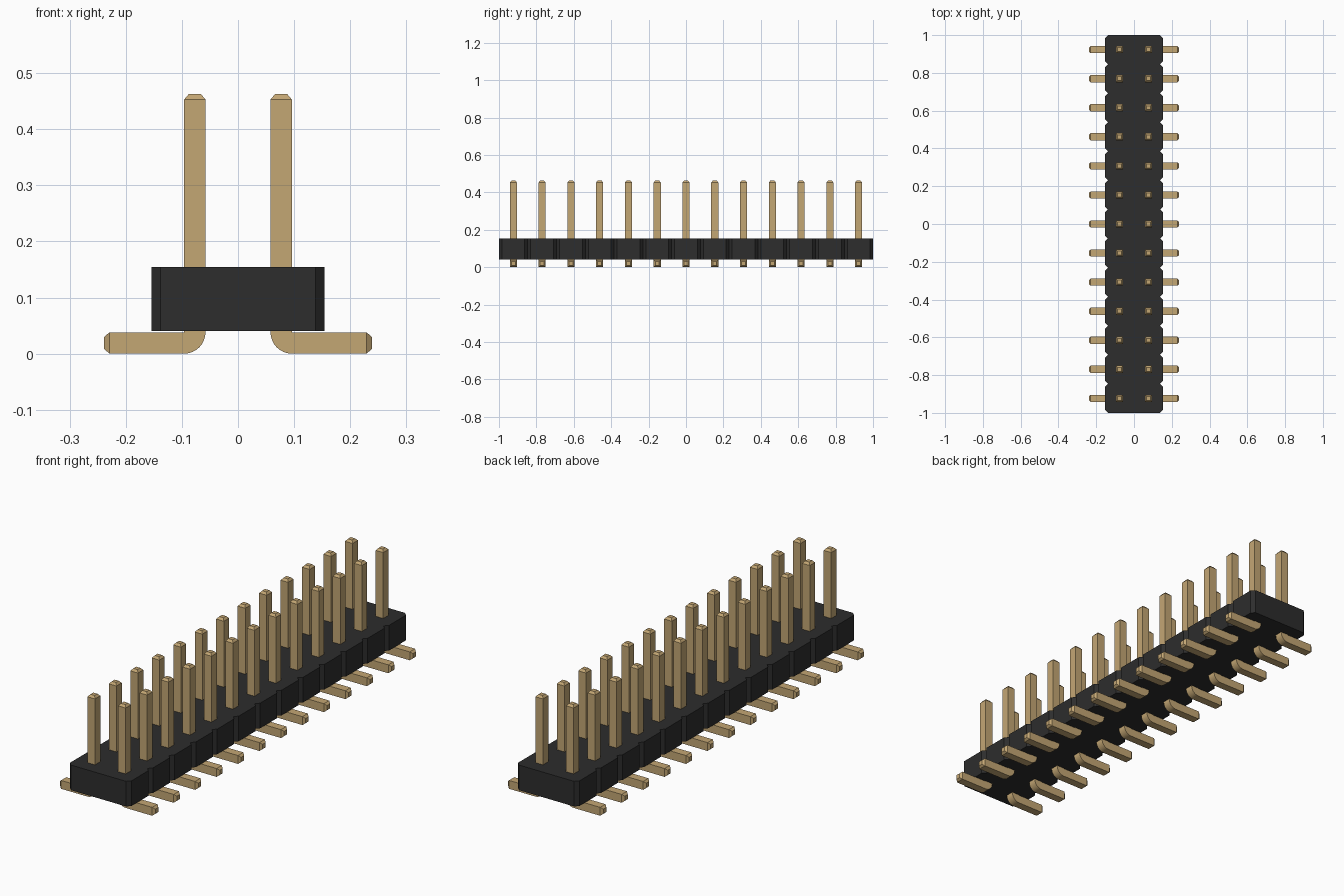
import bpy
import bmesh
from math import sin, cos, pi, radians
from mathutils import Vector

COUNT = 13
PITCH = 2 / COUNT
HALF = PITCH            # half width of the two-row housing
CHAMFER = 0.016
BASE, TOP = 0.04, 0.154
PIN = 0.038             # square pin thickness
ROW = PITCH / 2         # distance of each row from the middle
TIP = 0.01

if "Cube" in bpy.data.objects:
    bpy.data.objects.remove(bpy.data.objects["Cube"])


def make_material(name, rgb):
    mat = bpy.data.materials.new(name)
    mat.use_nodes = True
    mat.diffuse_color = (*rgb, 1)
    mat.node_tree.nodes["Principled BSDF"].inputs["Base Color"].default_value = (*rgb, 1)
    return mat


def make_object(name, bm, mat):
    bmesh.ops.recalc_face_normals(bm, faces=bm.faces[:])
    mesh = bpy.data.meshes.new(name)
    bm.to_mesh(mesh)
    bm.free()
    mesh.materials.append(mat)
    obj = bpy.data.objects.new(name, mesh)
    bpy.context.collection.objects.link(obj)
    return obj


def prism(bm, points, offset):
    """Extrude a closed outline by the offset vector."""
    face = bm.faces.new([bm.verts.new(p) for p in points])
    extruded = bmesh.ops.extrude_face_region(bm, geom=[face], use_keep_orig=True)
    moved = [v for v in extruded["geom"] if isinstance(v, bmesh.types.BMVert)]
    bmesh.ops.translate(bm, verts=moved, vec=offset)


def taper_end(bm, direction):
    """Push the farthest end face outwards and shrink it to a blunt tip."""
    direction = Vector(direction)
    face = max(bm.faces, key=lambda f: f.calc_center_median().dot(direction))
    tip = bmesh.ops.extrude_discrete_faces(bm, faces=[face])["faces"][0]
    centre = tip.calc_center_median()
    for v in tip.verts:
        v.co = centre + (v.co - centre) * 0.55 + direction * TIP


black = make_material("black plastic", (0.026, 0.026, 0.026))
gold = make_material("pale gold", (0.55, 0.385, 0.175))

# Housing: one outline with a V notch between neighbouring positions
side = []
for i in range(COUNT):
    y = -1 + i * PITCH
    side += [(HALF - CHAMFER, y), (HALF, y + CHAMFER), (HALF, y + PITCH - CHAMFER)]
side.append((HALF - CHAMFER, 1))
outline = side + [(-x, y) for x, y in reversed(side)]
bm = bmesh.new()
prism(bm, [(x, y, BASE) for x, y in outline], (0, 0, TOP - BASE))
make_object("housing", bm, black)

# Pin: upright post with a rounded heel and an outward foot
inner, outer = ROW - PIN / 2, ROW + PIN / 2
profile = [(inner, 0.453)]
for i in range(9):
    a = pi + i * pi / 16
    profile.append((outer + PIN * cos(a), PIN + PIN * sin(a)))
profile += [(0.229, 0), (0.229, PIN), (outer, PIN), (outer, 0.453)]
bm = bmesh.new()
prism(bm, [(x, -PIN / 2, z) for x, z in profile], (0, PIN, 0))
bmesh.ops.recalc_face_normals(bm, faces=bm.faces[:])
taper_end(bm, (0, 0, 1))
taper_end(bm, (1, 0, 0))
first = make_object("left_pin_1", bm, gold)
bpy.ops.object.select_all(action="DESELECT")
first.select_set(True)
bpy.context.view_layer.objects.active = first
bpy.ops.object.shade_smooth_by_angle(angle=radians(25))

# Two rows of pins, the right row turned to face the other way
for row, turn in (("left", 0), ("right", pi)):
    for i in range(COUNT):
        name = f"{row}_pin_{i + 1}"
        pin = first
        if name != first.name:
            pin = bpy.data.objects.new(name, first.data)
            bpy.context.collection.objects.link(pin)
        pin.rotation_euler.z = turn
        pin.location.y = (i - (COUNT - 1) / 2) * PITCH
